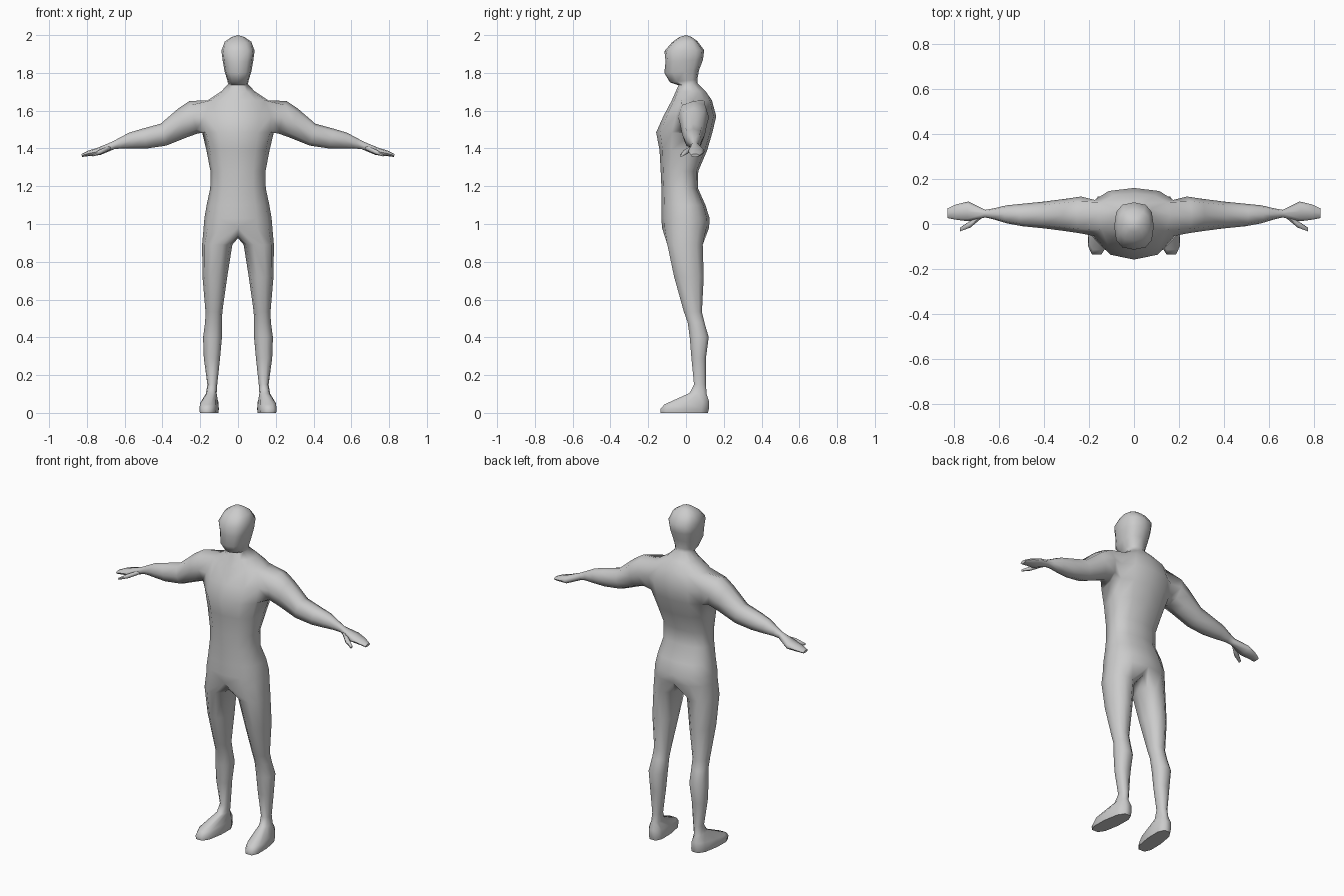
import bpy, bmesh, math

bm = bmesh.new()


def spow(v, p):
    return math.copysign(abs(v) ** p, v)


def bridge(a, b, closed=True):
    """Quads between two equal loops of vertices."""
    n = len(a)
    for i in range(n if closed else n - 1):
        j = (i + 1) % n
        bm.faces.new((a[i], a[j], b[j], b[i]))


def half_ring(zf, zb, yf, yc, yb, w, p):
    """Half cross-section from front centre to back centre, tilted from zf to zb."""
    pts = []
    for k in range(7):
        a = math.radians(30 * k)
        c = spow(math.cos(a), p) if k != 3 else 0.0
        y = yc - (yc - yf) * c if c > 0 else yc - (yb - yc) * c
        z = zf + (zb - zf) * (y - yf) / (yb - yf)
        x = w * abs(math.sin(a)) ** p if 0 < k < 6 else 0.0
        pts.append(bm.verts.new((x, y, z)))
    return pts


def leg_ring(zf, zb, yf, yb, xi, xo, skew=0.0, p=0.9):
    """Ten-sided leg section; its first seven points follow the pelvis ring."""
    cx, cy, rx, ry = (xi + xo) / 2, (yf + yb) / 2, (xo - xi) / 2, (yb - yf) / 2 * 1.03
    pts = []
    for k in range(10):
        a = math.radians(90 + (k - 3) * 36)
        y = cy - ry * spow(math.cos(a), p)
        x = cx + rx * spow(math.sin(a), p) - skew * (y - cy)
        t = min(1, max(0, (y - yf) / (yb - yf)))
        pts.append(bm.verts.new((x, y, zf + (zb - zf) * t)))
    return pts


def arm_ring(cx, cy, ry, cz, rz, tilt=0.25, n=8):
    """Arm section, starting at bottom front and running to the back."""
    pts = []
    for k in range(n):
        a = math.radians(225 + 360 / n * k)
        dz = rz * spow(math.sin(a), 0.85)
        pts.append(bm.verts.new((cx + tilt * dz, cy + ry * spow(math.cos(a), 0.85), cz + dz)))
    return pts


# Torso, neck and head: zf, zb, y front, y side, y back, half width, squareness
trunk = [half_ring(*r) for r in (
    (0.98, 0.98, -0.127, 0.00, 0.122, 0.182, 0.85),
    (1.03, 1.03, -0.130, 0.00, 0.125, 0.178, 0.85),
    (1.10, 1.10, -0.130, 0.00, 0.103, 0.166, 0.85),
    (1.19, 1.19, -0.130, -0.02, 0.063, 0.147, 0.85),
    (1.28, 1.28, -0.134, -0.02, 0.065, 0.146, 0.85),
    (1.39, 1.39, -0.140, 0.00, 0.112, 0.167, 0.85),
    (1.485, 1.485, -0.158, 0.03, 0.140, 0.190, 0.85),
    (1.57, 1.57, -0.120, 0.035, 0.160, 0.196, 0.8),
    (1.655, 1.655, -0.075, 0.04, 0.137, 0.160, 0.8),
    (1.70, 1.705, -0.055, 0.03, 0.102, 0.088, 0.9),
    (1.735, 1.745, -0.040, 0.01, 0.062, 0.053, 1.0),
    (1.750, 1.765, -0.085, 0.00, 0.060, 0.056, 0.85),
    (1.80, 1.815, -0.115, -0.01, 0.069, 0.071, 0.75),
    (1.86, 1.87, -0.108, -0.01, 0.090, 0.081, 0.75),
    (1.915, 1.92, -0.114, -0.01, 0.096, 0.088, 0.75),
    (1.962, 1.968, -0.074, 0.00, 0.060, 0.070, 0.8),
    (1.99, 1.99, -0.035, 0.00, 0.030, 0.034, 0.9))]
SHOULDER = 6
for i in range(len(trunk) - 1):
    a, b = trunk[i], trunk[i + 1]
    if i in (SHOULDER, SHOULDER + 1):      # leave the arm opening
        bridge(a[:3], b[:3], False)
        bridge(a[4:], b[4:], False)
    else:
        bridge(a, b, False)
crown = bm.verts.new((0, 0, 2.0))
for p, q in zip(trunk[-1], trunk[-1][1:]):
    bm.faces.new((p, q, crown))

# Arm and hand: x, y, y radius, z, z radius
low, mid, top = trunk[SHOULDER:SHOULDER + 3]
loop = [low[2], low[3], low[4], mid[4], top[4], top[3], top[2], mid[2]]
for r in ((0.235, 0.04, 0.082, 1.565, 0.086), (0.295, 0.04, 0.073, 1.535, 0.078),
          (0.395, 0.04, 0.060, 1.473, 0.058), (0.495, 0.04, 0.050, 1.452, 0.052),
          (0.565, 0.043, 0.040, 1.442, 0.042), (0.625, 0.045, 0.024, 1.427, 0.027),
          (0.66, 0.046, 0.017, 1.416, 0.020), (0.735, 0.056, 0.044, 1.385, 0.020),
          (0.79, 0.053, 0.034, 1.374, 0.014), (0.827, 0.048, 0.022, 1.363, 0.008)):
    ring = arm_ring(*r)
    bridge(loop, ring)
    loop = ring
bm.faces.new(loop)

# Thumb
loop = None
for r in ((0.675, 0.036, 0.010, 1.405, 0.011), (0.725, 0.000, 0.016, 1.383, 0.013),
          (0.772, -0.024, 0.009, 1.363, 0.006)):
    ring = arm_ring(*r, n=6)
    if loop:
        bridge(loop, ring)
    else:
        bm.faces.new(ring)
    loop = ring
bm.faces.new(loop)

# Leg and foot, starting from the pelvis ring closed by the crotch
crotch = [bm.verts.new((0, y, z)) for y, z in ((0.085, 0.945), (0.0, 0.925), (-0.09, 0.932))]
loop = trunk[0] + crotch
for r in ((0.89, 0.89, -0.100, 0.090, 0.030, 0.190),
          (0.72, 0.72, -0.064, 0.095, 0.057, 0.188),
          (0.535, 0.535, -0.012, 0.085, 0.083, 0.172),
          (0.48, 0.48, 0.008, 0.098, 0.085, 0.174),
          (0.40, 0.40, 0.019, 0.121, 0.085, 0.185),
          (0.29, 0.29, 0.028, 0.106, 0.095, 0.181),
          (0.15, 0.15, 0.042, 0.106, 0.110, 0.162),
          (0.105, 0.10, 0.018, 0.110, 0.113, 0.170),
          (0.045, 0.06, -0.115, 0.123, 0.105, 0.200, 0.10, 0.75),
          (0.02, 0.02, -0.137, 0.122, 0.103, 0.203, 0.10, 0.75),
          (0.0, 0.0, -0.135, 0.117, 0.105, 0.200, 0.10, 0.75)):
    ring = leg_ring(*r)
    bridge(loop, ring)
    loop = ring
bm.faces.new(loop)

bmesh.ops.recalc_face_normals(bm, faces=bm.faces)
mesh = bpy.data.meshes.new("body")
bm.to_mesh(mesh)
bm.free()
body = bpy.data.objects.new("body", mesh)
bpy.context.collection.objects.link(body)

# Light grey skin
grey = bpy.data.materials.new("light_grey")
grey.diffuse_color = (0.6, 0.6, 0.6, 1)
mesh.materials.append(grey)

# Smooth shading, then the mirrored half
bpy.context.view_layer.objects.active = body
body.select_set(True)
bpy.ops.object.shade_smooth_by_angle(angle=math.radians(65))
mirror = body.modifiers.new("mirror", 'MIRROR')
mirror.use_clip = True
mirror.merge_threshold = 0.0005
